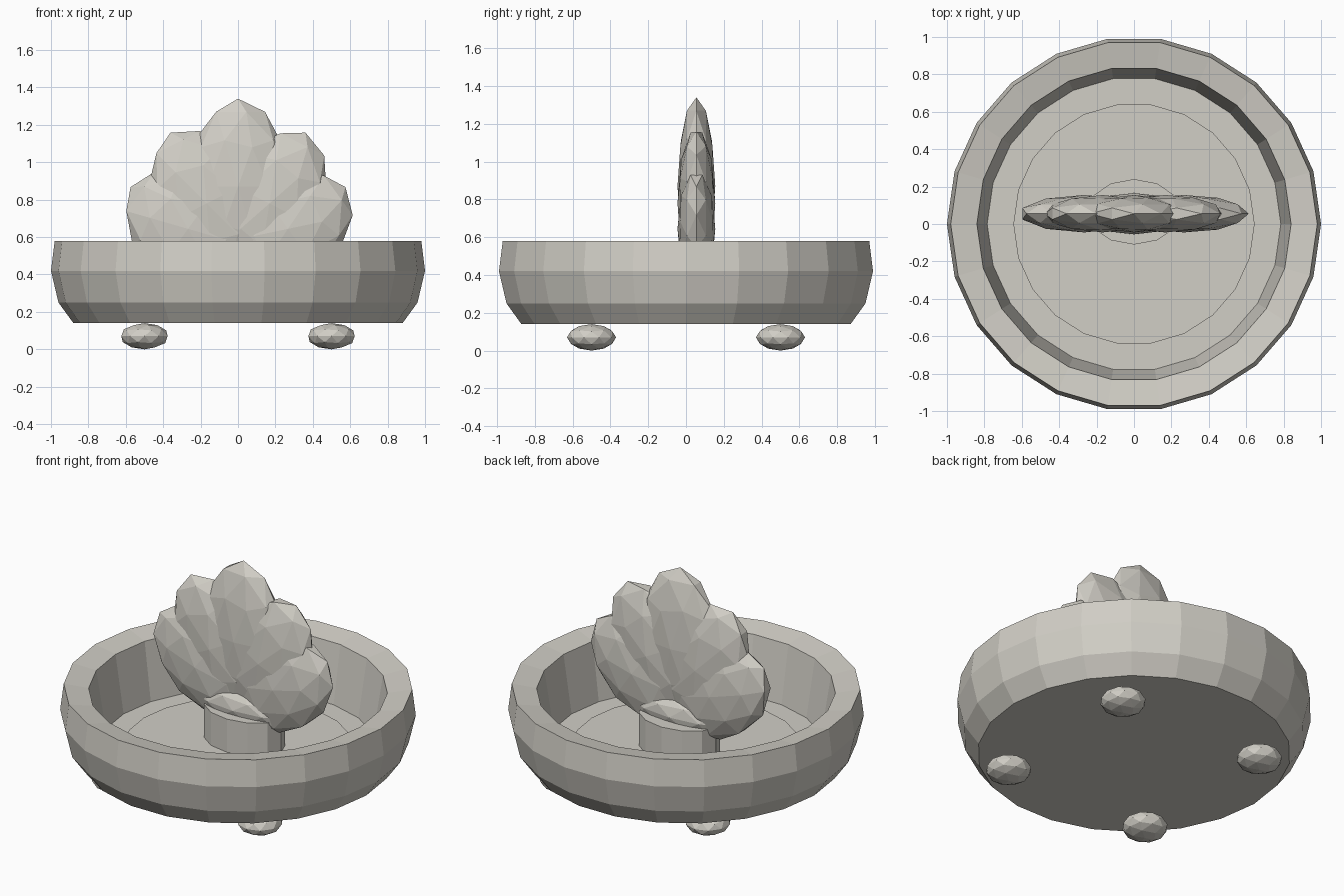
import bpy
import bmesh
import math
from mathutils import Matrix, Vector

cube = bpy.data.objects.get("Cube")
if cube:
    bpy.data.objects.remove(cube, do_unlink=True)

stone = bpy.data.materials.new("pale_stone")
stone.use_nodes = True
STONE_COLOUR = (0.64, 0.62, 0.565, 1)
stone.diffuse_color = STONE_COLOUR
stone.node_tree.nodes["Principled BSDF"].inputs["Base Color"].default_value = STONE_COLOUR


def add_object(name, bm):
    bmesh.ops.recalc_face_normals(bm, faces=bm.faces)
    mesh = bpy.data.meshes.new(name)
    bm.to_mesh(mesh)
    bm.free()
    mesh.materials.append(stone)
    obj = bpy.data.objects.new(name, mesh)
    bpy.context.collection.objects.link(obj)
    return obj


def pebble(name, centre, size, tilt=0.0):
    """Faceted ellipsoid, tilted in the front plane."""
    bm = bmesh.new()
    matrix = (Matrix.Translation(centre) @ Matrix.Rotation(tilt, 4, "Y")
              @ Matrix.Diagonal((*size, 1)))
    bmesh.ops.create_icosphere(bm, subdivisions=2, radius=1, matrix=matrix)
    return add_object(name, bm)


def drum(name, sides, centre, size):
    """Cylinder with separate x, y radii and height."""
    bm = bmesh.new()
    matrix = (Matrix.Translation(centre) @ Matrix.Diagonal((*size, 1))
              @ Matrix.Rotation(math.pi / 2, 4, "Z"))
    bmesh.ops.create_cone(bm, cap_ends=True, segments=sides, radius1=1,
                          radius2=1, depth=1, matrix=matrix)
    return add_object(name, bm)


# Basin: closed profile spun around the vertical axis
profile = [(0, 0.14), (0.88, 0.14), (0.96, 0.25), (1, 0.42), (0.98, 0.58),
           (0.84, 0.555), (0.785, 0.2), (0, 0.2)]
bm = bmesh.new()
verts = [bm.verts.new((r, 0, z)) for r, z in profile]
edges = [bm.edges.new(pair) for pair in zip(verts, verts[1:])]
bmesh.ops.spin(bm, geom=verts + edges, axis=(0, 0, 1), cent=(0, 0, 0),
               angle=math.tau, steps=22, use_merge=True)
bmesh.ops.remove_doubles(bm, verts=bm.verts, dist=0.0005)
add_object("basin", bm)

# Round floor plate and oval pedestal inside the basin
drum("floor_plate", 22, (0, 0, 0.205), (0.645, 0.645, 0.02))
drum("pedestal", 12, (0, 0.065, 0.31), (0.25, 0.175, 0.22))

# Four flattened feet
for side, x in (("left", 0.5), ("right", -0.5)):
    for end, y in (("front", -0.5), ("back", 0.5)):
        pebble(f"{end}_{side}_foot", (x, y, 0.07), (0.13, 0.13, 0.07))

# Shell: overlapping lobes fanned out from a hub
hub = Vector((0, 0.055, 0.45))
for index, reach in ((-2, 0.71), (-1, 0.795), (0, 0.89), (1, 0.795), (2, 0.71)):
    angle = math.radians(27 * index)
    half = 0.47 - 0.045 * abs(index)
    direction = Vector((math.sin(angle), 0, math.cos(angle)))
    pebble(f"shell_lobe_{index + 3}", hub + direction * (reach - half),
           (0.275, 0.1, half), angle)
pebble("shell_hub", hub, (0.32, 0.11, 0.12))
